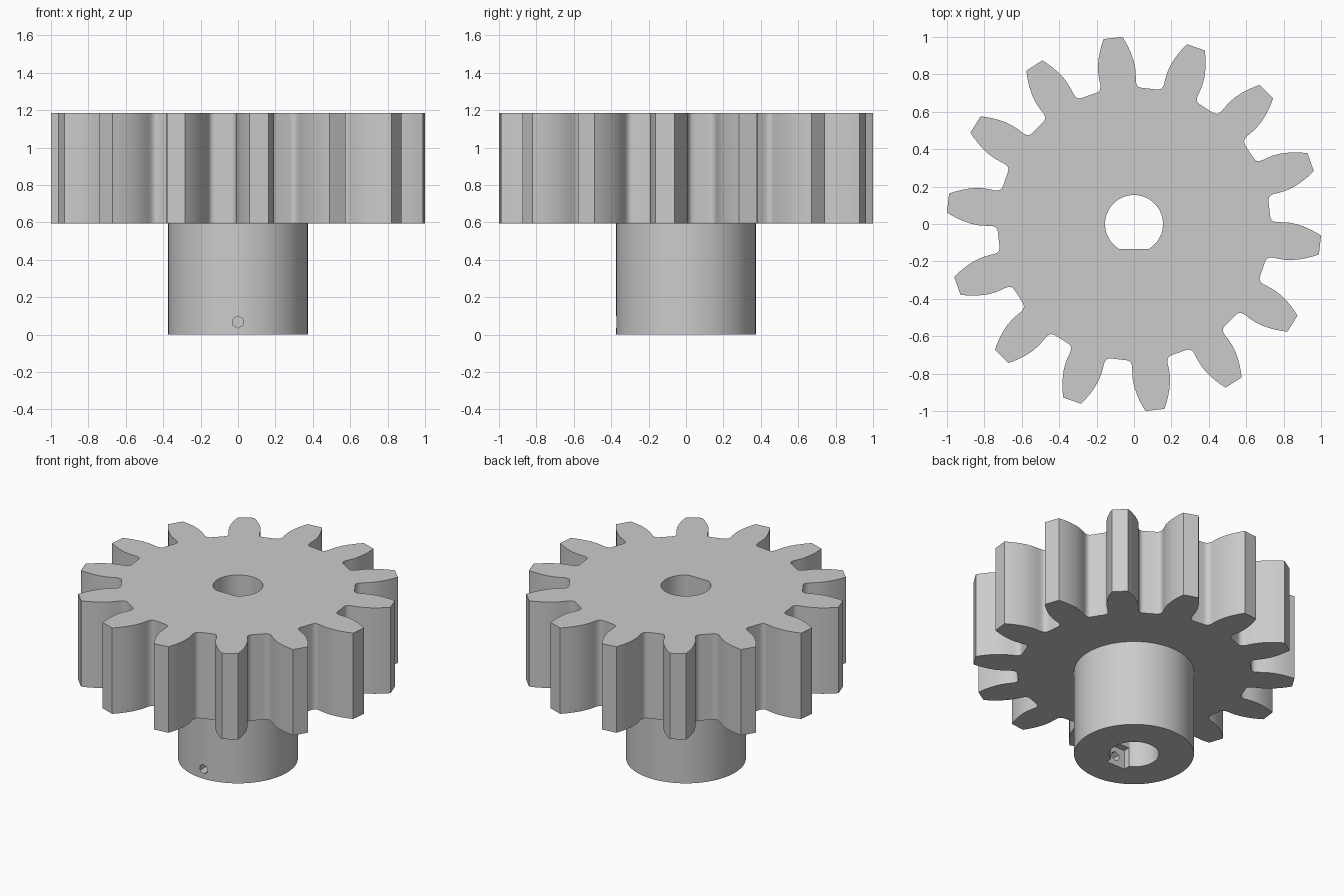
import bpy
import bmesh
from math import cos, sin, pi, radians, sqrt, asin

TEETH = 14
PITCH = 2 * pi / TEETH
HUB_R, HUB_TOP, GEAR_TOP = 0.373, 0.595, 1.185
BORE_R, FLAT_Y = 0.155, -0.135

if "Cube" in bpy.data.objects:
    bpy.data.objects.remove(bpy.data.objects["Cube"])

grey = bpy.data.materials.new("light grey")
grey.use_nodes = True
grey.diffuse_color = (0.6, 0.6, 0.6, 1)
grey.node_tree.nodes["Principled BSDF"].inputs["Base Color"].default_value = grey.diffuse_color


def prism(name, outline, z0, z1):
    """Closed outline in plan, raised from z0 to z1."""
    bm = bmesh.new()
    base = bm.faces.new([bm.verts.new((x, y, z0)) for x, y in outline])
    top = bmesh.ops.extrude_face_region(bm, geom=[base])["geom"]
    for v in top:
        if isinstance(v, bmesh.types.BMVert):
            v.co.z = z1
    bmesh.ops.recalc_face_normals(bm, faces=bm.faces)
    mesh = bpy.data.meshes.new(name)
    bm.to_mesh(mesh)
    bm.free()
    obj = bpy.data.objects.new(name, mesh)
    bpy.context.collection.objects.link(obj)
    mesh.materials.append(grey)
    return obj


def polar(r, a):
    return r * cos(a), r * sin(a)


def combine(target, other, operation):
    bpy.context.view_layer.objects.active = target
    mod = target.modifiers.new(operation, "BOOLEAN")
    mod.operation, mod.solver, mod.object = operation, "EXACT", other
    bpy.ops.object.modifier_apply(modifier=mod.name)
    bpy.data.objects.remove(other)


# Half tooth: radius and half angle in degrees, from tip to root fillet
half = [(1.002, 2.9), (0.975, 3.75), (0.945, 4.6), (0.91, 5.5), (0.87, 6.35),
        (0.83, 6.9), (0.79, 7.12), (0.765, 7.15), (0.75, 7.4), (0.738, 7.95),
        (0.731, 8.8), (0.729, 10)]
outline = []
for i in range(TEETH):
    centre = (i - 0.25) * PITCH
    outline += [polar(r, centre - radians(a)) for r, a in reversed(half)]
    outline += [polar(r, centre + radians(a)) for r, a in half]
gear = prism("pinion_gear", outline, HUB_TOP, GEAR_TOP)

# Hub below the toothed wheel
hub = prism("hub", [polar(HUB_R, 2 * pi * i / 72) for i in range(72)], 0, HUB_TOP + 0.1)
combine(gear, hub, "UNION")

# Shaft bore with one flat side
start = asin(FLAT_Y / BORE_R)
sweep = pi - 2 * start
bore = prism("bore_cutter", [polar(BORE_R, start + sweep * i / 48) for i in range(49)], -0.1, 1.3)
combine(gear, bore, "DIFFERENCE")

# Nut pocket behind the flat, open at the bottom
w = sqrt(BORE_R ** 2 - FLAT_Y ** 2) - 0.004
pocket = prism("pocket_cutter", [(-w, -0.18), (w, -0.18), (w, -0.1), (-w, -0.1)], -0.1, 0.132)
combine(gear, pocket, "DIFFERENCE")

# Six-sided screw hole through the front of the hub
screw = prism("screw_cutter", [polar(0.032, pi / 6 + pi * i / 3) for i in range(6)], 0.12, 0.5)
screw.rotation_euler.x = pi / 2
screw.location.z = 0.067
bpy.context.view_layer.update()
combine(gear, screw, "DIFFERENCE")

bpy.ops.object.select_all(action="DESELECT")
gear.select_set(True)
bpy.context.view_layer.objects.active = gear
bpy.ops.object.shade_smooth_by_angle(angle=radians(32))
